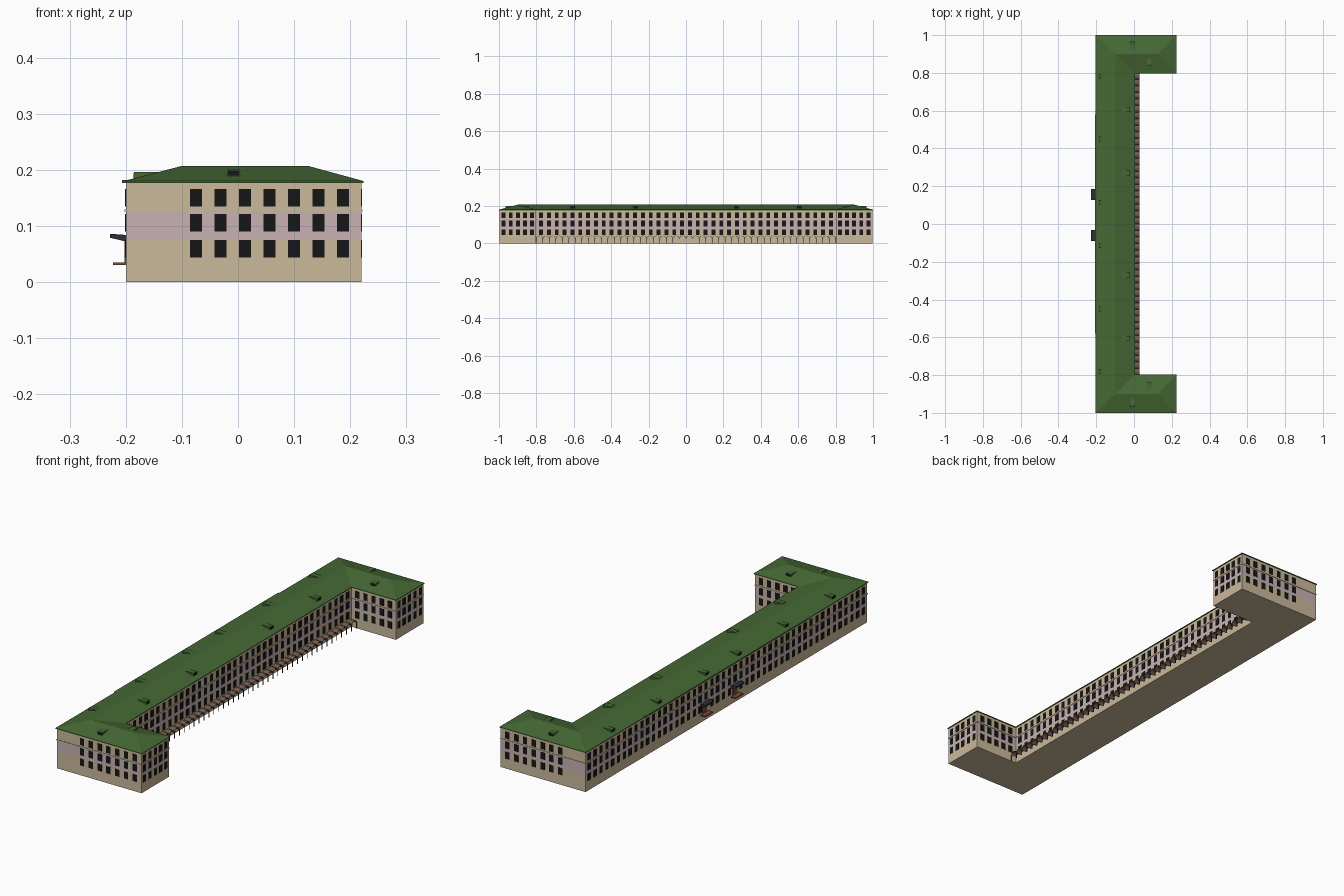
import bpy, bmesh, math
from mathutils import Vector, Matrix

if "Cube" in bpy.data.objects:
    bpy.data.objects.remove(bpy.data.objects["Cube"])


def material(name, rgb):
    m = bpy.data.materials.new(name)
    m.diffuse_color = (*rgb, 1)
    m.use_nodes = True
    m.node_tree.nodes["Principled BSDF"].inputs["Base Color"].default_value = m.diffuse_color
    return m


BEIGE = material("beige_plaster", (0.60, 0.48, 0.33))
PINK = material("pink_plaster", (0.58, 0.45, 0.45))
GREEN = material("green_roof", (0.06, 0.14, 0.035))
BLACK = material("dark_glass", (0.008, 0.008, 0.009))
BROWN = material("brown_wood", (0.20, 0.07, 0.035))
DARK = material("dark_metal", (0.03, 0.03, 0.035))
AWNING = material("awning_sheet", (0.16, 0.10, 0.075))


def finish(name, bm, *mats):
    bmesh.ops.recalc_face_normals(bm, faces=bm.faces)
    me = bpy.data.meshes.new(name)
    bm.to_mesh(me)
    bm.free()
    for m in mats:
        me.materials.append(m)
    ob = bpy.data.objects.new(name, me)
    bpy.context.collection.objects.link(ob)
    return ob


def box(bm, lo, hi, mi=0):
    lo, hi = Vector(lo), Vector(hi)
    M = Matrix.Translation((lo + hi) / 2) @ Matrix.Diagonal((*(hi - lo), 1))
    r = bmesh.ops.create_cube(bm, size=1, matrix=M)
    for f in {f for v in r["verts"] for f in v.link_faces}:
        f.material_index = mi


def plan(d):
    # U-shaped footprint, grown outwards by d
    W, E, M, N, I = -0.2 - d, 0.22 + d, d, 0.996 + d, 0.802 - d
    return [(W, -N), (E, -N), (E, -I), (M, -I), (M, I), (E, I), (E, N), (W, N)]


# Walls: stacked rings of the footprint, with colour bands and a string course
levels = [(0, 0, 0), (0, 0.075, 1), (0, 0.126, 0), (0.002, 0.126, 0),
          (0.002, 0.129, 0), (0, 0.129, 0), (0, 0.178, 0)]
bm = bmesh.new()
rings = [[bm.verts.new((x, y, z)) for x, y in plan(d)] for d, z, _ in levels]
bm.faces.new(rings[0])
for (a, b), lev in zip(zip(rings, rings[1:]), levels):
    for i in range(8):
        j = (i + 1) % 8
        bm.faces.new((a[i], a[j], b[j], b[i])).material_index = lev[2]
finish("walls", bm, BEIGE, PINK)

# Hipped roof with a thin eave
bm = bmesh.new()
lo = [bm.verts.new((x, y, 0.177)) for x, y in plan(0.004)]
up = [bm.verts.new((x, y, 0.180)) for x, y in plan(0.004)]
rd = [bm.verts.new((x, y, 0.207)) for x, y in
      [(-0.1, -0.9), (0.125, -0.9), (0.125, 0.9), (-0.1, 0.9)]]
bm.faces.new(lo)
for i in range(8):
    j = (i + 1) % 8
    bm.faces.new((lo[i], lo[j], up[j], up[i]))
S, SE, NE, NW = rd
for f in [(up[0], up[1], SE, S), (up[1], up[2], SE), (up[2], up[3], S, SE),
          (up[3], up[4], NW, S), (up[4], up[5], NE, NW), (up[5], up[6], NE),
          (up[6], up[7], NW, NE), (up[7], up[0], S, NW)]:
    bm.faces.new(f)
finish("roof", bm, GREEN)

# Deeper eave over the middle of the long west side
bm = bmesh.new()
box(bm, (-0.207, -0.58, 0.177), (-0.19, 0.58, 0.182))
finish("west_eave", bm, GREEN)


# Windows: three floors of dark panes along each wall
def window_row(bm, p, q, n, skip=()):
    p, q = Vector(p), Vector(q)
    along_x = abs(q.x - p.x) > abs(q.y - p.y)
    hx, hy = (0.0105, 0.001) if along_x else (0.001, 0.0105)
    for k in range(n):
        c = p.lerp(q, k / (n - 1))
        for z in (0.044, 0.090, 0.135):
            if z < 0.05 and any(abs(c.y - s) < 0.024 for s in skip):
                continue
            box(bm, (c.x - hx, c.y - hy, z), (c.x + hx, c.y + hy, z + 0.031))


doors = (0.155, -0.06)
bm = bmesh.new()
window_row(bm, (-0.2, -0.97), (-0.2, 0.97), 48, doors)
window_row(bm, (0, -0.775), (0, 0.775), 38)
for s in (-1, 1):
    window_row(bm, (-0.075, s * 0.996), (0.187, s * 0.996), 7)
    window_row(bm, (0.03, s * 0.802), (0.19, s * 0.802), 5)
    window_row(bm, (0.22, s * 0.823), (0.22, s * 0.975), 5)
finish("windows", bm, BLACK)


# Dormers: small flat-topped boxes with a dark front
def dormer(bm, x, y, dx, dy, top):
    w, depth = 0.012, 0.042
    a, b = Vector((x, y)), Vector((x - dx * depth, y - dy * depth))
    side = Vector((abs(dy), abs(dx))) * w

    def slab(p, q, half, z0, z1, mi):
        xs = sorted((p.x, q.x))
        ys = sorted((p.y, q.y))
        box(bm, (xs[0] - half.x, ys[0] - half.y, z0),
            (xs[1] + half.x, ys[1] + half.y, z1), mi)
    slab(a, b, side, top - 0.013, top, 0)
    out = Vector((dx, dy)) * 0.0008
    slab(a, a + out, side * 0.85, top - 0.011, top - 0.002, 1)


bm = bmesh.new()
for s in (-1, 1):
    for y in (0.115, 0.45, 0.78):
        dormer(bm, -0.185, s * y, -1, 0, 0.196)
    for y in (0.27, 0.605):
        dormer(bm, -0.022, s * y, 1, 0, 0.1995)
    dormer(bm, -0.008, s * 0.965, 0, s, 0.2005)
    dormer(bm, 0.08, s * 0.84, 0, -s, 0.2005)
finish("dormers", bm, GREEN, BLACK)

# Courtyard arcade: a run of small barrel vaults on thin posts
bays, y0, depth, seg = 46, -0.8, 0.028, 6
pitch = 1.6 / bays
bm = bmesh.new()
posts = bmesh.new()
for k in range(bays):
    yc, r = y0 + (k + 0.5) * pitch, pitch / 2
    arc = [(yc - r * math.cos(math.pi * i / seg),
            0.027 + 0.014 * math.sin(math.pi * i / seg)) for i in range(seg + 1)]
    inner = [(yc + (y - yc) * 0.9, z - 0.0015) for y, z in arc]
    loop = arc + inner[::-1]
    n = len(loop)
    near = [bm.verts.new((0, y, z)) for y, z in loop]
    far = [bm.verts.new((depth, y, z)) for y, z in loop]
    for i in range(n):
        j = (i + 1) % n
        bm.faces.new((near[i], near[j], far[j], far[i]))
    for i in range(seg):
        for v in (near, far):
            bm.faces.new((v[i], v[i + 1], v[n - 2 - i], v[n - 1 - i]))
for k in range(bays + 1):
    y = y0 + k * pitch
    box(posts, (depth - 0.003, y - 0.0013, 0), (depth - 0.0004, y + 0.0013, 0.028))
finish("arcade_vaults", bm, AWNING)
finish("arcade_posts", posts, DARK)

# West entrances: door, raised landing and sloping canopy
for k, y in enumerate(doors):
    bm = bmesh.new()
    box(bm, (-0.202, y - 0.016, 0.034), (-0.199, y + 0.016, 0.073))
    box(bm, (-0.223, y - 0.027, 0.030), (-0.199, y + 0.027, 0.035))
    finish(f"door_and_landing_{k + 1}", bm, BROWN)
    bm = bmesh.new()
    prof = [(-0.199, 0.072), (-0.228, 0.079), (-0.228, 0.086), (-0.199, 0.084)]
    f = bm.faces.new([bm.verts.new((x, y - 0.029, z)) for x, z in prof])
    ext = bmesh.ops.extrude_face_region(bm, geom=[f])
    bmesh.ops.translate(bm, vec=(0, 0.058, 0),
                        verts=[v for v in ext["geom"] if isinstance(v, bmesh.types.BMVert)])
    finish(f"canopy_{k + 1}", bm, DARK)
